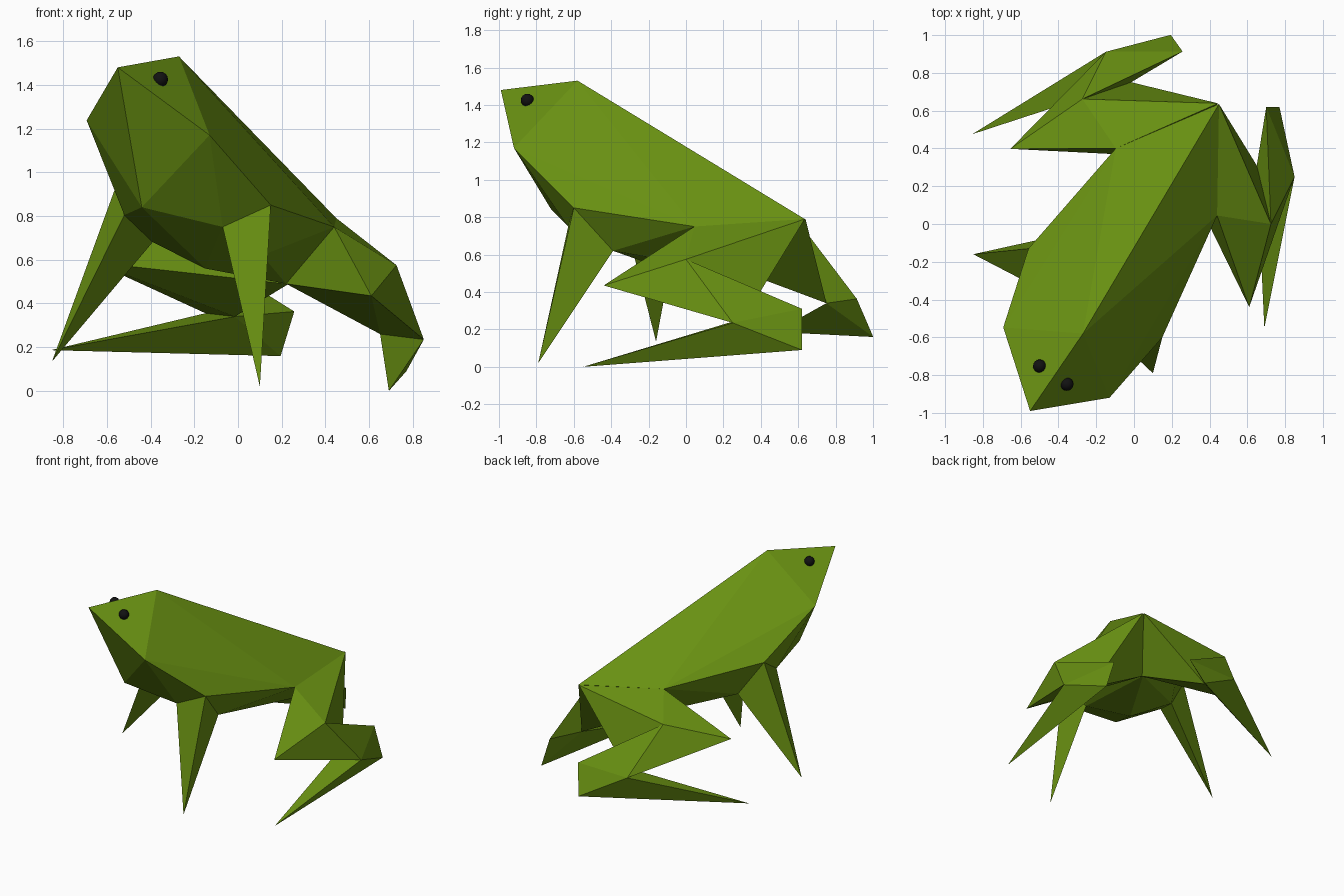
import bpy, bmesh
from mathutils import Vector

if "Cube" in bpy.data.objects:
    bpy.data.objects.remove(bpy.data.objects["Cube"])

# Tilted symmetry plane of the figure: N . p = D
N = Vector((0.83, -0.55, -0.10)).normalized()
D = -0.058


def flip(p):
    p = Vector(p)
    return p - 2 * (N.dot(p) - D) * N


def material(name, rgb):
    m = bpy.data.materials.new(name)
    m.diffuse_color = (*rgb, 1)
    m.use_nodes = True
    m.node_tree.nodes["Principled BSDF"].inputs["Base Color"].default_value = m.diffuse_color
    return m


GREEN = material("green", (0.14, 0.28, 0.006))
BLACK = material("black", (0.006, 0.006, 0.006))


def hulls(name, groups):
    """One flat-faced object made of a convex facet block per point group."""
    bm = bmesh.new()
    for pts in groups:
        verts = [bm.verts.new(p) for p in pts]
        bmesh.ops.convex_hull(bm, input=verts)
    loose = [v for v in bm.verts if not v.link_faces]
    bmesh.ops.delete(bm, geom=loose, context='VERTS')
    me = bpy.data.meshes.new(name)
    bm.to_mesh(me)
    bm.free()
    me.materials.append(GREEN)
    bpy.context.collection.objects.link(bpy.data.objects.new(name, me))


def both_sides(name, groups):
    hulls(name + "_right", groups)
    hulls(name + "_left", [[flip(p) for p in g] for g in groups])


# Points on the symmetry plane
nose, crown, tail = (-0.55, -0.99, 1.48), (-0.27, -0.58, 1.53), (0.45, 0.635, 0.79)
throat, belly, rump = (-0.44, -0.72, 0.84), (-0.15, -0.22, 0.56), (0.22, 0.36, 0.49)

# Points on the right side
cheek, shoulder, hip = (-0.13, -0.92, 1.17), (0.15, -0.60, 0.85), (0.44, 0.045, 0.75)
armpit_f, armpit_b, hand = (-0.07, -0.63, 0.75), (0.11, -0.39, 0.62), (0.10, -0.79, 0.02)
knee, thigh_top = (0.61, -0.44, 0.435), (0.725, 0.0, 0.575)
shin_out, shin_in = (0.85, 0.25, 0.235), (0.65, 0.31, 0.26)
heel_top, heel_low, toe = (0.70, 0.62, 0.31), (0.77, 0.62, 0.09), (0.69, -0.55, 0.0)

# Body with head
side = [cheek, shoulder, hip, armpit_f, armpit_b]
hulls("body", [[nose, crown, tail, throat, belly, rump] + side + [flip(p) for p in side]])

# Front legs
both_sides("front_leg", [[shoulder, armpit_f, armpit_b, hand]])

# Hind legs: thigh, knee, shin, foot
both_sides("hind_leg", [
    [tail, hip, rump, thigh_top, knee, shin_in],
    [knee, thigh_top, shin_out, shin_in],
    [thigh_top, shin_out, shin_in, heel_top, heel_low],
    [shin_out, shin_in, heel_top, heel_low, toe],
])

# Eyes
eye = Vector((-0.355, -0.848, 1.425))
for label, pos in (("right", eye), ("left", flip(eye))):
    bpy.ops.mesh.primitive_uv_sphere_add(segments=16, ring_count=8, radius=0.035, location=pos)
    ob = bpy.context.object
    ob.name = "eye_" + label
    ob.data.materials.append(BLACK)
    bpy.ops.object.shade_smooth()
